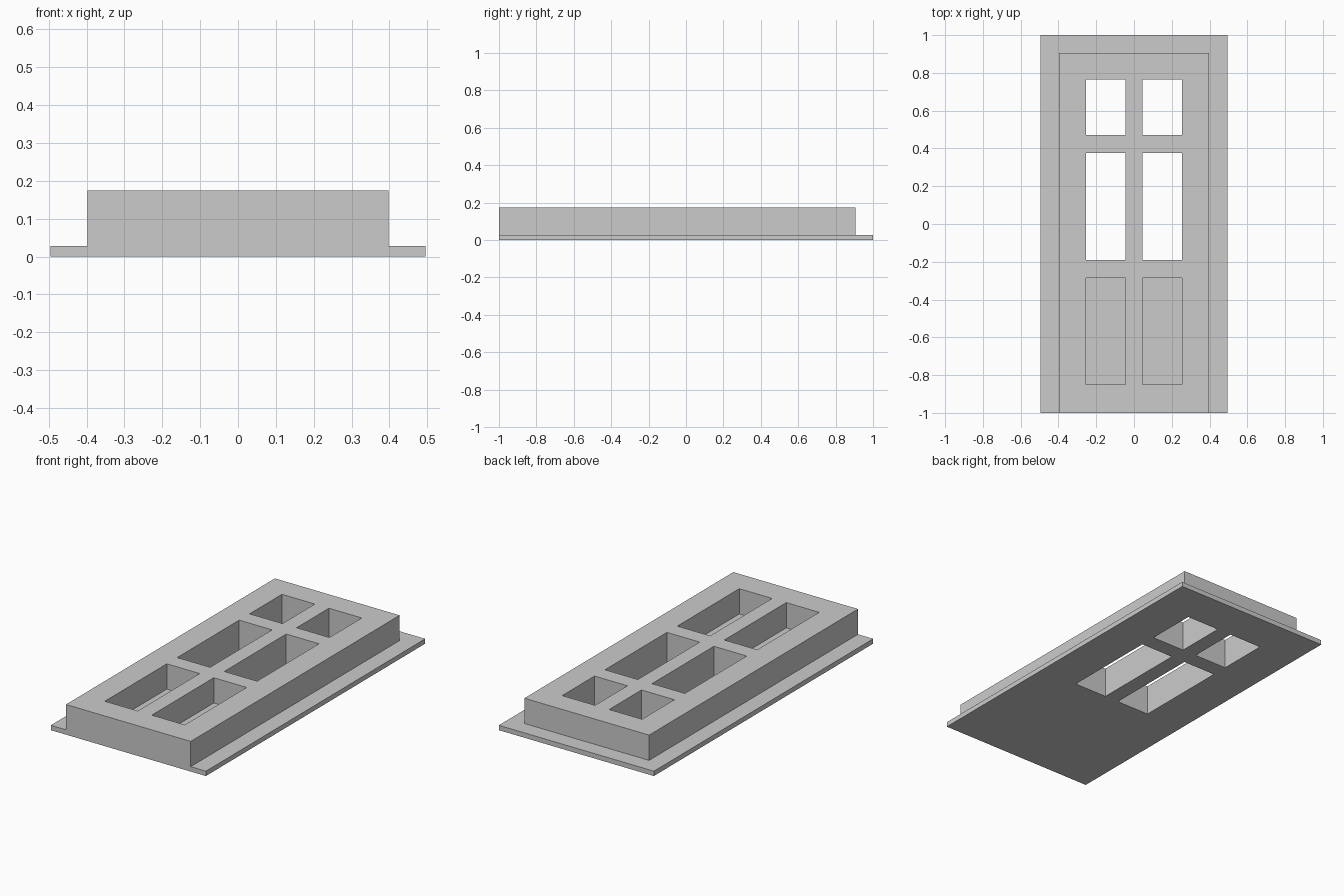
import bpy
import bmesh

cube = bpy.data.objects.get("Cube")
if cube:
    bpy.data.objects.remove(cube, do_unlink=True)

# Main dimensions
HALF_W, LEAF_W = 0.495, 0.398
LEAF_TOP = 0.905
FLANGE_H, LEAF_H = 0.028, 0.174
PANE_X = (0.045, 0.255)
WINDOWS = [(0.47, 0.765), (-0.19, 0.375)]
PANEL = (-0.85, -0.285)

half = [PANE_X[0], PANE_X[1], LEAF_W, HALF_W]
xs = [-x for x in reversed(half)] + half
ys = sorted([-1, LEAF_TOP, 1, *PANEL] + [y for w in WINDOWS for y in w])


def height(i, j):
    """Height of the door in one cell of the layout; zero is open."""
    if not (0 <= i < len(xs) - 1 and 0 <= j < len(ys) - 1):
        return 0
    x = abs(xs[i] + xs[i + 1]) / 2
    y = (ys[j] + ys[j + 1]) / 2
    if x > LEAF_W or y > LEAF_TOP:
        return FLANGE_H
    if PANE_X[0] < x < PANE_X[1]:
        if any(a < y < b for a, b in WINDOWS):
            return 0
        if PANEL[0] < y < PANEL[1]:
            return FLANGE_H
    return LEAF_H


bm = bmesh.new()
levels = [0, FLANGE_H, LEAF_H]


def quad(*points):
    bm.faces.new([bm.verts.new(p) for p in points])


def wall(p, q, h, neighbour):
    """Upright faces along p-q, from the neighbour's height up to h."""
    for low, high in zip(levels, levels[1:]):
        if neighbour <= low and high <= h:
            quad((*p, low), (*q, low), (*q, high), (*p, high))


# Top, underside and walls of each solid cell
for i in range(len(xs) - 1):
    for j in range(len(ys) - 1):
        h = height(i, j)
        if not h:
            continue
        a, b = (xs[i], ys[j]), (xs[i + 1], ys[j])
        c, d = (xs[i + 1], ys[j + 1]), (xs[i], ys[j + 1])
        quad((*a, h), (*b, h), (*c, h), (*d, h))
        quad((*d, 0), (*c, 0), (*b, 0), (*a, 0))
        wall(a, b, h, height(i, j - 1))
        wall(b, c, h, height(i + 1, j))
        wall(c, d, h, height(i, j + 1))
        wall(d, a, h, height(i - 1, j))

# Join the cells into one clean solid
bmesh.ops.remove_doubles(bm, verts=bm.verts, dist=0.0001)
bmesh.ops.dissolve_limit(bm, angle_limit=0.01, verts=bm.verts, edges=bm.edges)
bmesh.ops.recalc_face_normals(bm, faces=bm.faces)

mesh = bpy.data.meshes.new("panelled_door")
bm.to_mesh(mesh)
bm.free()
door = bpy.data.objects.new("panelled_door", mesh)
bpy.context.collection.objects.link(door)

# Plain grey material
grey = bpy.data.materials.new("light_grey")
grey.use_nodes = True
colour = (0.6, 0.6, 0.6, 1)
grey.diffuse_color = colour
grey.node_tree.nodes["Principled BSDF"].inputs["Base Color"].default_value = colour
mesh.materials.append(grey)
